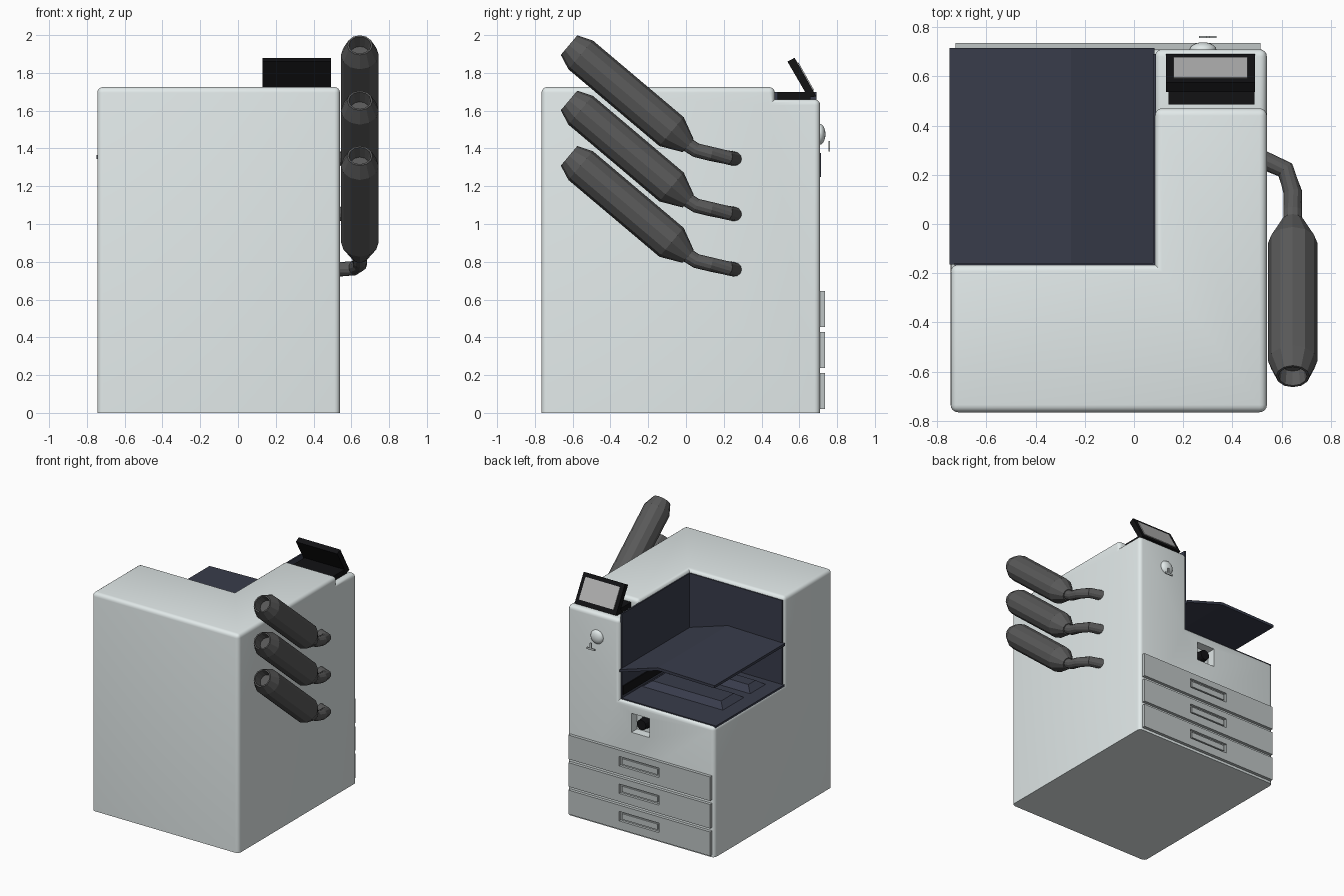
import bpy, bmesh
from math import sin, cos, pi
from mathutils import Vector, Matrix

if "Cube" in bpy.data.objects:
    bpy.data.objects.remove(bpy.data.objects["Cube"])


def mat(name, rgb):
    m = bpy.data.materials.new(name)
    m.diffuse_color = (*rgb, 1)
    m.use_nodes = True
    m.node_tree.nodes["Principled BSDF"].inputs["Base Color"].default_value = m.diffuse_color
    return m


SHELL = mat("pale_shell", (0.76, 0.82, 0.82))
FRONT = mat("drawer_grey", (0.52, 0.56, 0.56))
NAVY = mat("dark_navy", (0.04, 0.045, 0.07))
BLACK = mat("black", (0.006, 0.006, 0.007))
METAL = mat("dark_metal", (0.10, 0.10, 0.10))
SCREEN = mat("screen_grey", (0.45, 0.45, 0.45))


def finish(name, bm, m, smooth=False):
    bmesh.ops.recalc_face_normals(bm, faces=bm.faces)
    me = bpy.data.meshes.new(name)
    bm.to_mesh(me)
    bm.free()
    ob = bpy.data.objects.new(name, me)
    bpy.context.collection.objects.link(ob)
    if m:
        me.materials.append(m)
    if smooth:
        bpy.ops.object.select_all(action='DESELECT')
        ob.select_set(True)
        bpy.context.view_layer.objects.active = ob
        bpy.ops.object.shade_smooth_by_angle()
    return ob


def box(name, lo, hi, m=None, taper=0.0):
    """Box between two corners; taper pulls the top edges inward."""
    lo, hi = Vector(lo), Vector(hi)
    bm = bmesh.new()
    bmesh.ops.create_cube(bm, size=1)
    size, mid = hi - lo, (lo + hi) / 2
    for v in bm.verts:
        top = v.co.z > 0
        v.co = mid + v.co * size
        if top and taper:
            v.co.x += taper if v.co.x < mid.x else -taper
            v.co.y += taper if v.co.y < mid.y else -taper
    return finish(name, bm, m)


def prism(name, pts, axis, a, b, m):
    """Extrude a 2D outline along x (points are y,z) or y (points are x,z)."""
    bm = bmesh.new()
    place = (lambda p, t: (t, p[0], p[1])) if axis == 'x' else (lambda p, t: (p[0], t, p[1]))
    ends = [[bm.verts.new(place(p, t)) for p in pts] for t in (a, b)]
    bm.faces.new(ends[0])
    bm.faces.new(ends[1])
    for i in range(len(pts)):
        j = (i + 1) % len(pts)
        bm.faces.new((ends[0][i], ends[0][j], ends[1][j], ends[1][i]))
    return finish(name, bm, m)


def tube(name, rings, m, sides=12):
    """Skin rings given as (centre, tangent, radius)."""
    bm = bmesh.new()
    loops = []
    for c, t, r in rings:
        t = t.normalized()
        u = t.cross(Vector((0, 0.6, 0.8))).normalized()
        w = t.cross(u)
        loops.append([bm.verts.new(c + r * (cos(2 * pi * k / sides) * u + sin(2 * pi * k / sides) * w))
                      for k in range(sides)])
    for a, b in zip(loops, loops[1:]):
        for k in range(sides):
            n = (k + 1) % sides
            bm.faces.new((a[k], a[n], b[n], b[k]))
    bm.faces.new(loops[0])
    bm.faces.new(loops[-1])
    return finish(name, bm, m)


def cut(ob, lo, hi):
    cutter = box(ob.name + "_cutter", lo, hi)
    cutter.hide_render = True
    cutter.hide_viewport = True
    mod = ob.modifiers.new("recess", 'BOOLEAN')
    mod.operation, mod.solver, mod.object = 'DIFFERENCE', 'EXACT', cutter


# Cabinet: block cells with the output bay and panel step left out, then rounded
X, Y, Z = (-0.745, 0.085, 0.54), (-0.765, -0.165, 0.47, 0.71), (0, 1.03, 1.66, 1.725)


def solid(i, j, k):
    if not (0 <= i < 2 and 0 <= j < 3 and 0 <= k < 3):
        return False
    return not ((i == 0 and j > 0 and k > 0) or (j == 2 and k == 2))


bm = bmesh.new()
for i in range(2):
    for j in range(3):
        for k in range(3):
            if not solid(i, j, k):
                continue
            for ax in range(3):
                for s in (0, 1):
                    nb = [i, j, k]
                    nb[ax] += 2 * s - 1
                    if solid(*nb):
                        continue
                    quad = []
                    for p, q in ((0, 0), (1, 0), (1, 1), (0, 1)):
                        o = [p, q]
                        o.insert(ax, s)
                        quad.append(bm.verts.new((X[i + o[0]], Y[j + o[1]], Z[k + o[2]])))
                    bm.faces.new(quad)
bmesh.ops.remove_doubles(bm, verts=bm.verts, dist=1e-4)
bmesh.ops.recalc_face_normals(bm, faces=bm.faces)
bmesh.ops.dissolve_limit(bm, angle_limit=0.02, verts=bm.verts, edges=bm.edges)
bmesh.ops.recalc_face_normals(bm, faces=bm.faces)
edges = [e for e in bm.edges if e.is_convex and max(v.co.z for v in e.verts) > 0.01]
bmesh.ops.bevel(bm, geom=edges, offset=0.03, segments=4, profile=0.5, affect='EDGES')
cabinet = finish("cabinet", bm, SHELL, True)
cut(cabinet, (-0.18, 0.64, 0.80), (-0.02, 0.80, 0.95))

# Knob in its recess
bm = bmesh.new()
bmesh.ops.create_cone(bm, cap_ends=True, segments=12, radius1=0.045, radius2=0.04, depth=0.06,
                      matrix=Matrix.Translation((-0.10, 0.67, 0.875)) @ Matrix.Rotation(-pi / 2, 4, 'X'))
finish("knob", bm, BLACK)

# Paper drawers with recessed handles
for n, z in enumerate((0.02, 0.237, 0.455)):
    d = box(f"drawer_{n + 1}", (-0.725, 0.70, z), (0.515, 0.735, z + 0.19), FRONT)
    cut(d, (-0.28, 0.715, z + 0.065), (0.07, 0.80, z + 0.14))
    box(f"drawer_handle_{n + 1}", (-0.26, 0.71, z + 0.08), (0.05, 0.728, z + 0.125), FRONT)

# Output bay lining, paper slot and raised floor guides
box("bay_floor", (-0.745, -0.165, 1.02), (0.085, 0.69, 1.036), NAVY)
box("bay_side_wall", (0.078, -0.165, 1.03), (0.09, 0.69, 1.70), NAVY)
box("bay_rear_wall", (-0.73, -0.17, 1.03), (0.085, -0.158, 1.70), NAVY)
box("paper_slot", (0.07, 0.0, 1.06), (0.085, 0.68, 1.13), BLACK)
for n, (y0, y1) in enumerate(((0.17, 0.45), (-0.10, 0.11))):
    box(f"floor_guide_{n + 1}", (-0.64, y0, 1.03), (0.08, y1, 1.075), NAVY, 0.06)

# Bent output tray
prism("output_tray", [(0.083, 1.25), (0.083, 1.27), (-0.255, 1.375), (-0.75, 1.365),
                      (-0.75, 1.345), (-0.255, 1.353)], 'y', -0.165, 0.715, NAVY)

# Control panel: base, tilted leaf and display
box("panel_base", (0.14, 0.485, 1.655), (0.49, 0.66, 1.70), BLACK)
prism("panel_leaf", [(0.69, 1.675), (0.575, 1.88), (0.537, 1.86), (0.63, 1.70), (0.60, 1.665)],
      'x', 0.13, 0.492, BLACK)
prism("display", [(0.675, 1.707), (0.592, 1.855), (0.588, 1.852), (0.668, 1.703)],
      'x', 0.16, 0.462, SCREEN).location = (0, 0.003, 0.0015)

# Round button and the small tab hanging in front of it
bm = bmesh.new()
bmesh.ops.create_uvsphere(bm, u_segments=20, v_segments=12, radius=0.055)
bmesh.ops.scale(bm, vec=(1, 0.55, 1), verts=bm.verts)
bmesh.ops.translate(bm, vec=(0.28, 0.708, 1.475), verts=bm.verts)
finish("round_button", bm, SHELL, True)
box("tab_bar", (0.265, 0.755, 1.385), (0.335, 0.763, 1.40), FRONT)
box("tab_stem", (0.292, 0.755, 1.40), (0.308, 0.763, 1.44), FRONT)

# Three exhausts: open muffler plus bent pipe into the cabinet side
AXIS = Vector((0, 0.764, -0.645))
PATH = [(0.645, 0.0, 1.425), (0.645, 0.055, 1.39), (0.645, 0.13, 1.372),
        (0.615, 0.22, 1.352), (0.525, 0.26, 1.345)]
for n in range(3):
    drop = Vector((0, 0, -0.293 * n))
    mouth = Vector((0.645, -0.619, 1.947)) + drop
    tube(f"muffler_{n + 1}", [(mouth + AXIS * s, AXIS, r) for s, r in (
        (0.07, 0.05), (0, 0.058), (0, 0.068), (0.08, 0.1), (0.71, 0.1), (0.825, 0.045))], METAL)
    pts = [Vector(p) + drop for p in PATH]
    tube(f"exhaust_pipe_{n + 1}", [(p, pts[min(i + 1, 4)] - pts[max(i - 1, 0)], 0.038)
                                   for i, p in enumerate(pts)], METAL)
